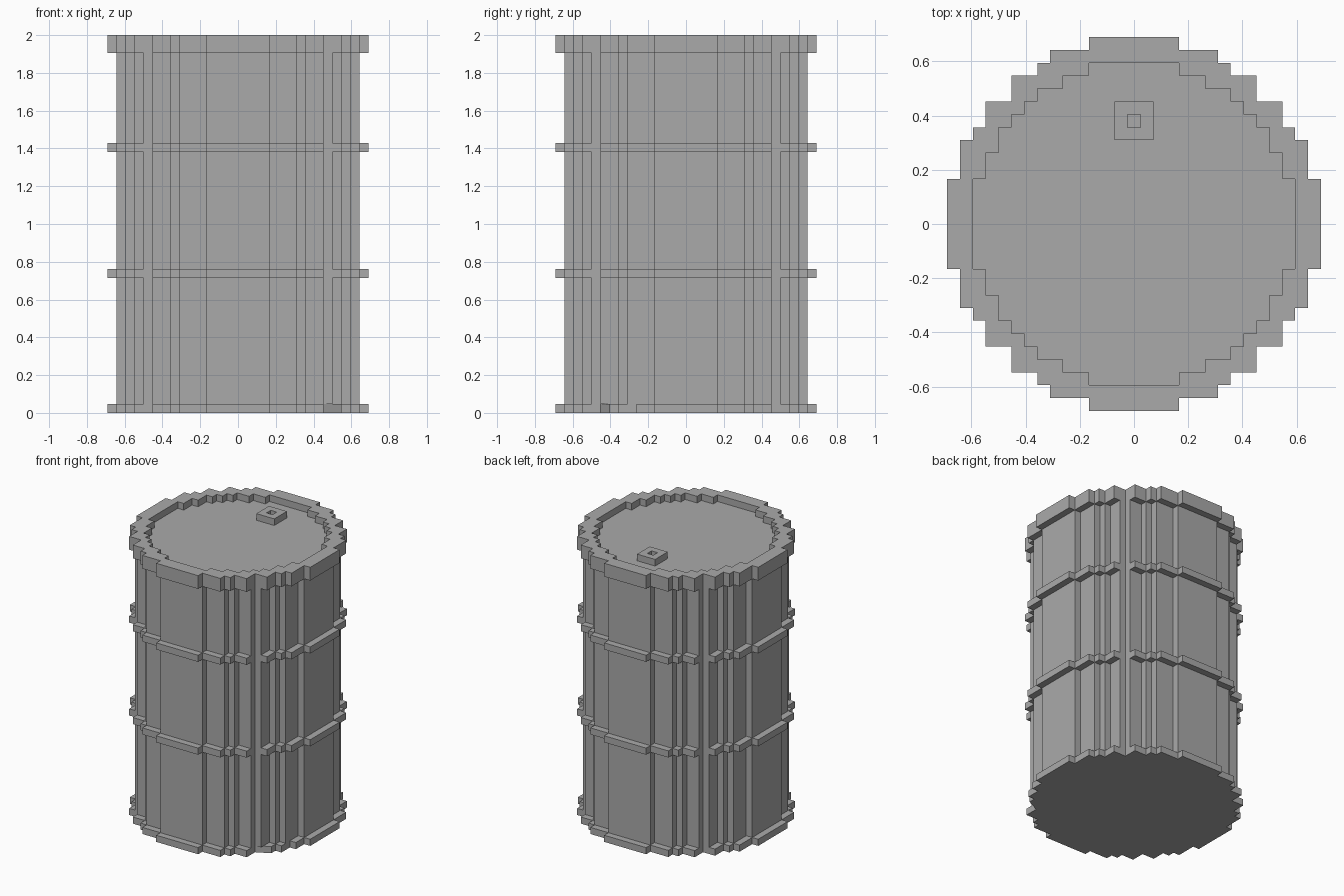
import bpy, bmesh

cube = bpy.data.objects.get("Cube")
if cube:
    bpy.data.objects.remove(cube)

U = 2 / 42  # one block unit

steel = bpy.data.materials.new("plain_grey")
steel.use_nodes = True
grey = (0.4, 0.4, 0.4, 1)
steel.diffuse_color = grey
steel.node_tree.nodes["Principled BSDF"].inputs["Base Color"].default_value = grey


def stepped_circle(half):
    """Blocky circle: mirror an octant of steps, then turn the quadrant four times."""
    corners = half + [(y, x) for x, y in reversed(half)]
    quadrant = []
    for i, (x, y) in enumerate(corners):
        quadrant.append((x, y))
        if i + 1 < len(corners):
            quadrant.append((corners[i + 1][0], y))
    outline = []
    for _ in range(4):
        outline += quadrant
        quadrant = [(-y, x) for x, y in quadrant]
    return outline


def square(half, cy):
    return [(half, cy - half), (half, cy + half), (-half, cy + half), (-half, cy - half)]


def prism(name, loops, z0, z1):
    """Extrude an outline, with optional hole outline, between two heights."""
    bm = bmesh.new()
    for loop in loops:
        verts = [bm.verts.new((x * U, y * U, z0 * U)) for x, y in loop]
        if len(loops) == 1:
            bm.faces.new(verts)
        else:
            for a, b in zip(verts, verts[1:] + verts[:1]):
                bm.edges.new((a, b))
    if len(loops) > 1:
        bmesh.ops.triangle_fill(bm, edges=bm.edges[:], use_beauty=True)
    grown = bmesh.ops.extrude_face_region(bm, geom=bm.faces[:], use_keep_orig=True)
    top = [g for g in grown["geom"] if isinstance(g, bmesh.types.BMVert)]
    bmesh.ops.translate(bm, verts=top, vec=(0, 0, (z1 - z0) * U))
    bmesh.ops.recalc_face_normals(bm, faces=bm.faces[:])
    mesh = bpy.data.meshes.new(name)
    bm.to_mesh(mesh)
    bm.free()
    mesh.materials.append(steel)
    obj = bpy.data.objects.new(name, mesh)
    bpy.context.collection.objects.link(obj)
    return obj


band = stepped_circle([(14.5, 3.5), (13.5, 6.5), (12.5, 7.5), (11.5, 9.5)])
wall = stepped_circle([(13.5, 3.5), (12.5, 6.5), (11.5, 7.5), (10.5, 9.5)])
opening = stepped_circle([(12.5, 3.5), (11.5, 5.5), (10.5, 7.5), (9.5, 8.5)])

# Base band has two small notches on one side
base = [(x, y + 1) if (y == -9.5 and x > 10) or (y == -6.5 and x > 12) else (x, y)
        for x, y in band]

prism("base_band", [base], 0, 1)
prism("drum_body", [wall], 1, 41)
prism("lower_hoop", [band], 15, 16)
prism("upper_hoop", [band], 29, 30)
prism("top_rim", [band, opening], 40, 42)

# Filler plug with a square socket on the lid
prism("filler_plug", [square(1.5, 8), square(0.5, 8)], 41, 42)
